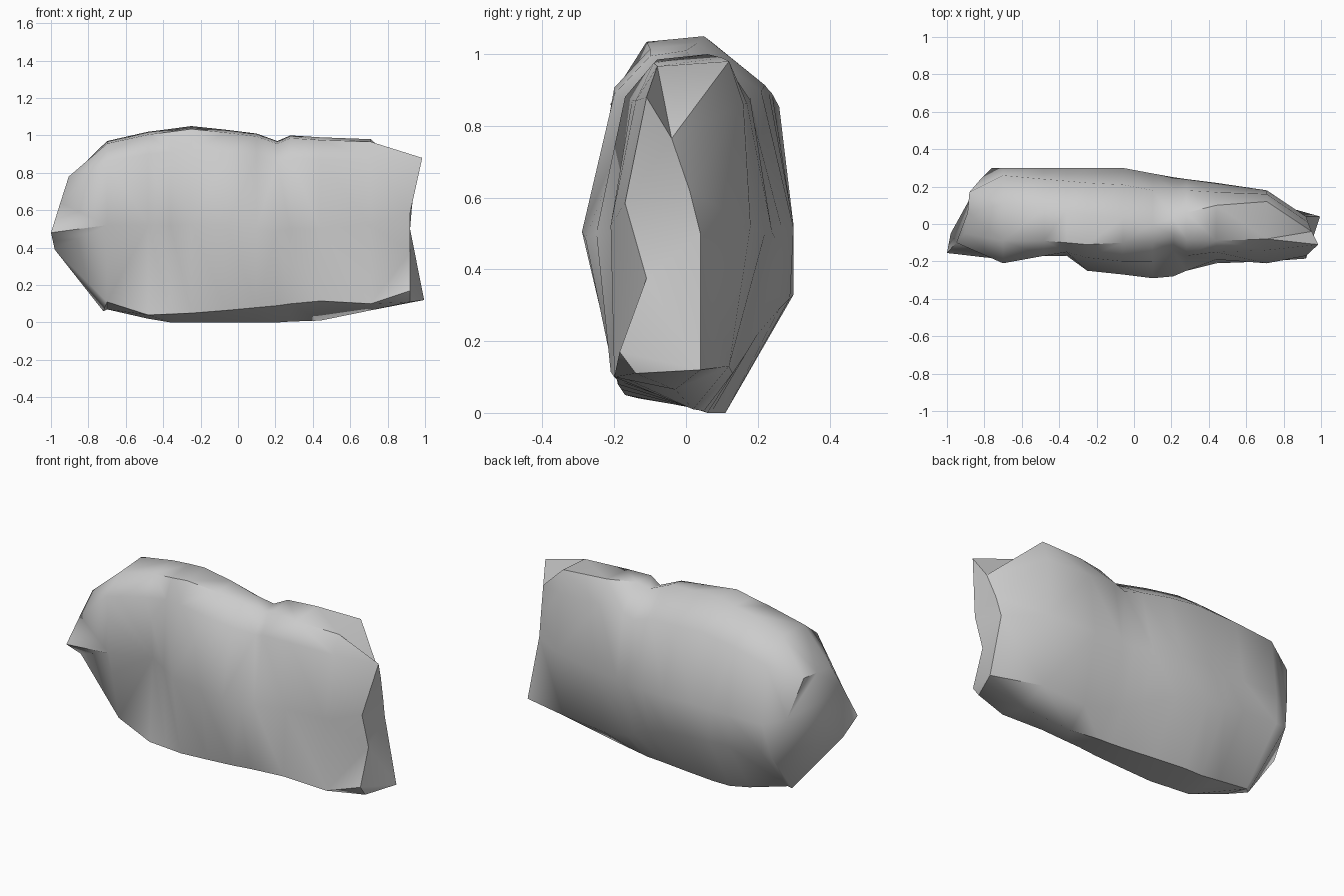
import bpy
import bmesh
from mathutils import Vector

# Remove the default cube
default_cube = bpy.data.objects.get("Cube")
if default_cube:
    bpy.data.objects.remove(default_cube, do_unlink=True)


def make_material(name, colour):
    material = bpy.data.materials.new(name)
    material.use_nodes = True
    material.diffuse_color = colour
    shader = next(node for node in material.node_tree.nodes if node.type == "BSDF_PRINCIPLED")
    shader.inputs["Base Color"].default_value = colour
    return material


# Heights of the front, ridge and upper back corners, as a share of the section height
corner_shares = (.5, .88, .985, 1, .87, .5)

# Rock sections along its length: x, lowest z, highest z, front edge z, back edge z,
# then the y of each corner: bottom, four front corners, ridge, three back corners
sections = (
    (-.7, .07, .97, .11, .35, .06, -.1, -.19, -.21, -.09, .11, .26, .3, .3),
    (-.48, .02, 1.02, .04, .34, .1, -.13, -.1, -.17, -.09, .08, .24, .3, .3),
    (-.36, 0, 1.035, .045, .33, .11, -.15, -.17, -.15, -.1, .07, .23, .3, .3),
    (-.25, 0, 1.05, .05, .32, .11, -.17, -.25, -.18, -.11, .05, .22, .3, .29),
    (-.06, 0, 1.03, .065, .29, .09, -.18, -.27, -.2, -.1, .03, .21, .3, .26),
    (.1, 0, 1.01, .08, .22, .07, -.19, -.29, -.2, -.1, 0, .18, .27, .2),
    (.21, 0, .97, .09, .17, .06, -.19, -.28, -.14, -.06, .03, .18, .25, .17),
    (.28, .005, 1, .1, .14, .05, -.2, -.25, -.17, -.08, .06, .18, .24, .15),
    (.44, .01, .99, .115, .11, .02, -.21, -.19, -.15, -.09, .1, .17, .22, .13),
    (.71, .065, .98, .1, .13, -.03, -.2, -.21, -.14, -.08, .12, .16, .18, .12),
)

# Flat broken facet at one end and the slanted break at the other, same corner order
facet_end = (
    (-.72, .05, .06), (-.98, -.05, .39), (-1, -.155, .48), (-.95, -.1, .64), (-.905, -.05, .78),
    (-.89, .06, .785), (-.88, .17, .79), (-.82, .24, .56), (-.76, .3, .35),
)
broken_end = (
    (.92, -.14, .11), (.92, -.185, .17), (.92, -.11, .375), (.92, -.17, .585), (.985, -.11, .88),
    (.95, -.04, .765), (.93, .01, .62), (.92, .04, .5), (.995, .04, .12),
)


def section_ring(x, low, high, front_edge, back_edge, *depths):
    middle = [low + share * (high - low) for share in corner_shares]
    heights = [low, front_edge, *middle, back_edge]
    return [Vector((x, y, z)) for y, z in zip(depths, heights)]


# Loft the sections into one closed boulder
mesh = bpy.data.meshes.new("rock")
rock = bpy.data.objects.new("rock", mesh)
bpy.context.collection.objects.link(rock)

bm = bmesh.new()
outlines = [facet_end] + [section_ring(*section) for section in sections] + [broken_end]
rings = [[bm.verts.new(point) for point in outline] for outline in outlines]
count = len(facet_end)
for ring, following in zip(rings, rings[1:]):
    for i in range(count):
        j = (i + 1) % count
        bm.faces.new((ring[i], ring[j], following[j], following[i]))
for ring in (rings[0], rings[-1]):
    bm.faces.new(ring)
bmesh.ops.recalc_face_normals(bm, faces=bm.faces)
bmesh.ops.triangulate(bm, faces=bm.faces)
bm.to_mesh(mesh)
bm.free()

mesh.materials.append(make_material("stone grey", (.6, .6, .6, 1)))

# Soft faces with sharp broken edges
bpy.ops.object.select_all(action="DESELECT")
rock.select_set(True)
bpy.context.view_layer.objects.active = rock
bpy.ops.object.shade_smooth_by_angle(angle=.85)
